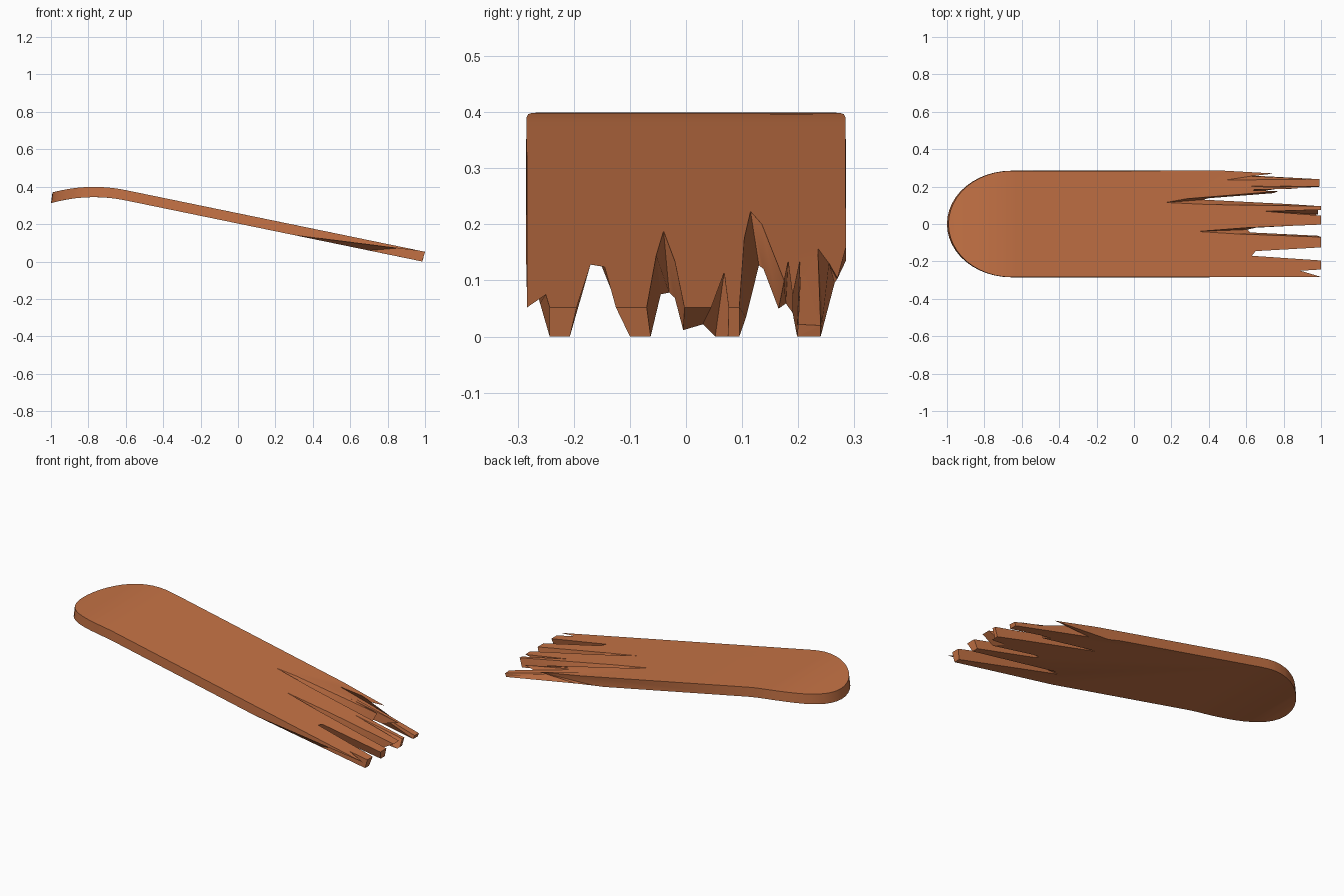
import bpy, bmesh, math

if "Cube" in bpy.data.objects:
    bpy.data.objects.remove(bpy.data.objects["Cube"])

T = 0.055  # board thickness

# Broken end, front edge to back edge: (top x, top y, bottom x, bottom y)
BREAK = [
    (1, -.283, .3, -.285), (.89, -.25, .7, -.26), (1, -.243, .985, -.243),
    (1, -.195, .985, -.207), (.63, -.17, .36, -.17), (.65, -.145, .38, -.15),
    (1, -.125, .985, -.1), (1, -.07, .985, -.063), (.55, -.053, .62, -.045),
    (.34, -.04, .606, -.03), (.6, -.02, .65, -.02), (1, -.003, .93, -.005),
    (1, .045, .88, .03), (.7, .068, .985, .052), (1, .076, .985, .075),
    (1, .095, .985, .095), (.4, .104, .82, .107), (.17, .115, .37, .13),
    (.28, .135, .4, .138), (.77, .175, .745, .165), (.6, .182, .7, .178),
    (.9, .19, .78, .19), (.6, .203, .985, .198), (.49, .235, .985, .24),
    (.62, .255, .52, .265), (.75, .27, .4, .276), (.48, .285, .33, .285),
]


def top_height(x):
    """Straight slope with a curved-over nose."""
    if x > -.6:
        return .052 + .206 * (1 - x)
    return .399 - .606 * (x + .77) ** 2


def finish(bm, name, material):
    for v in bm.verts:
        v.co.z += top_height(v.co.x)
    bmesh.ops.recalc_face_normals(bm, faces=bm.faces)
    mesh = bpy.data.meshes.new(name)
    bm.to_mesh(mesh)
    bm.free()
    mesh.materials.append(material)
    obj = bpy.data.objects.new(name, mesh)
    bpy.context.collection.objects.link(obj)
    return obj


wood = bpy.data.materials.new("orange_wood")
wood.diffuse_color = (.56, .17, .06, 1)
wood.use_nodes = True
wood.node_tree.nodes["Principled BSDF"].inputs["Base Color"].default_value = wood.diffuse_color

# Board: jagged end plus elliptical nose
rungs = list(BREAK)
N = 24
for i in range(N + 1):
    a = math.pi / 2 + math.pi * i / N
    c, s = math.cos(a), math.sin(a)
    rungs.append((-.655 + .337 * c, .284 * s, -.655 + .345 * c, .285 * s))

bm = bmesh.new()
top = [bm.verts.new((r[0], r[1], 0)) for r in rungs]
bottom = [bm.verts.new((r[2], r[3], -T)) for r in rungs]
bm.faces.new(top)
bm.faces.new(bottom[::-1])
for i in range(len(rungs)):
    j = (i + 1) % len(rungs)
    bm.faces.new((top[i], bottom[i], bottom[j], top[j]))

# Cross cuts so the nose can bend
for i in range(9):
    bmesh.ops.bisect_plane(bm, geom=bm.verts[:] + bm.edges[:] + bm.faces[:],
                           plane_co=(-.6 - .045 * i, 0, 0), plane_no=(1, 0, 0))
board = finish(bm, "broken_board", wood)

# Thick core of the long splinter near the back edge
bm = bmesh.new()
for p in [(.5, .235, -.001), (.58, .205, -.004), (.5, .21, -T), (.5, .255, -T),
          (.985, .198, -T), (.985, .24, -T), (.992, .2, -.032), (.992, .24, -.034)]:
    bm.verts.new(p)
bmesh.ops.convex_hull(bm, input=bm.verts[:])
finish(bm, "long_splinter", wood)

# Soft shading on the nose, sharp breaks
bpy.context.view_layer.objects.active = board
board.select_set(True)
bpy.ops.object.shade_smooth_by_angle(angle=math.radians(20))
